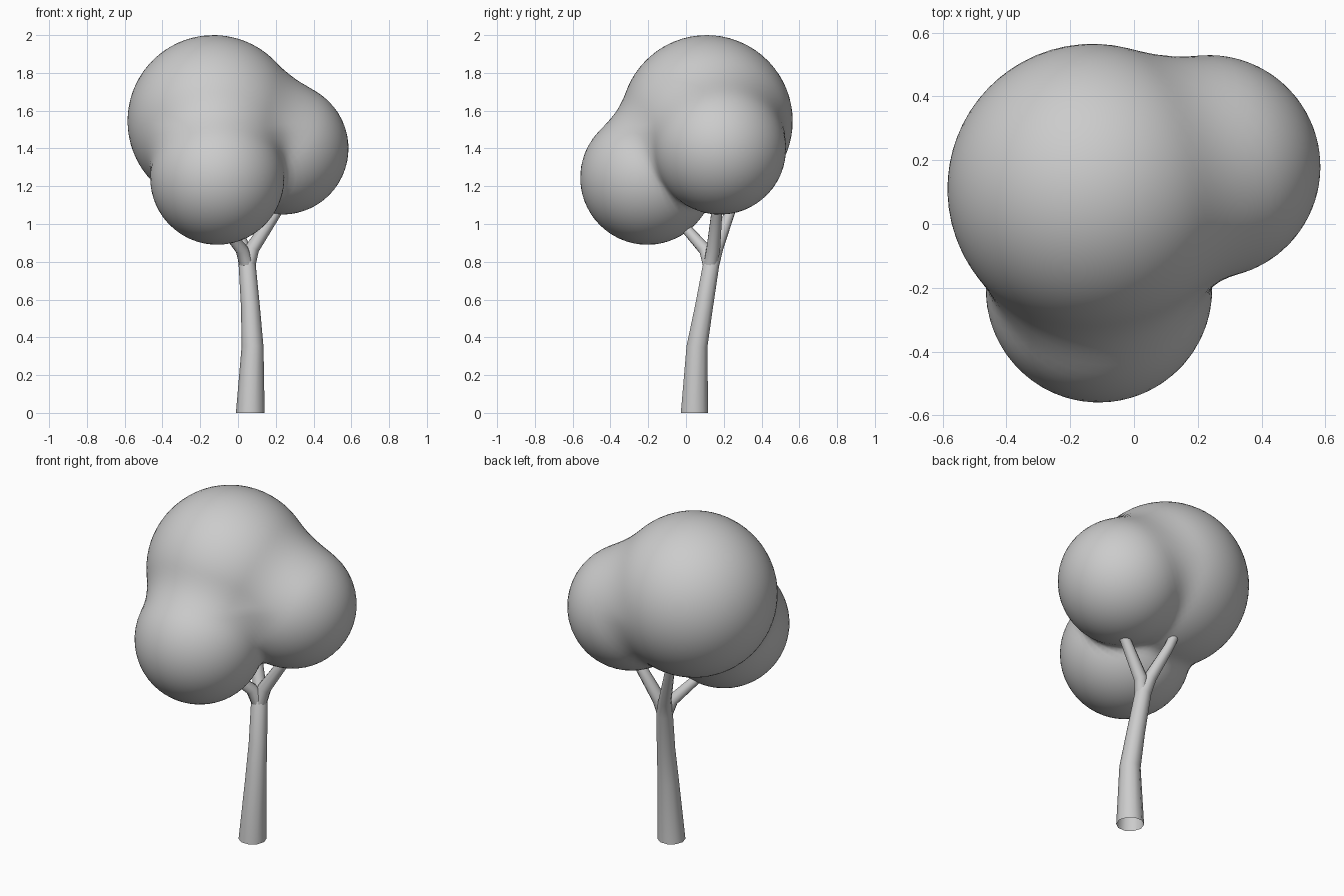
import bpy
import bmesh
from mathutils import Vector
from math import cos, sin, tau

cube = bpy.data.objects.get("Cube")
if cube:
    bpy.data.objects.remove(cube, do_unlink=True)

# One plain grey for the whole tree
grey = bpy.data.materials.new("plain grey")
grey.use_nodes = True
colour = (0.6, 0.6, 0.6, 1)
grey.diffuse_color = colour
grey.node_tree.nodes["Principled BSDF"].inputs["Base Color"].default_value = colour


def finish(name, bm):
    bmesh.ops.recalc_face_normals(bm, faces=bm.faces)
    mesh = bpy.data.meshes.new(name)
    bm.to_mesh(mesh)
    bm.free()
    mesh.materials.append(grey)
    mesh.shade_smooth()
    obj = bpy.data.objects.new(name, mesh)
    bpy.context.collection.objects.link(obj)
    return obj


def limb(name, path, sides=10):
    """Open tapered tube through (point, radius) pairs, starting on a level ring."""
    bm = bmesh.new()
    points = [Vector(p) for p, r in path]
    rings = []
    for i, (p, radius) in enumerate(path):
        along = points[min(i + 1, len(points) - 1)] - points[max(i - 1, 0)]
        if i == 0 and p[2] == 0:
            along = Vector((0, 0, 1))
        turn = Vector((0, 0, 1)).rotation_difference(along)
        rings.append([bm.verts.new(points[i] + turn @ Vector(
            (radius * cos(tau * k / sides), radius * sin(tau * k / sides), 0)))
            for k in range(sides)])
    for low, high in zip(rings, rings[1:]):
        for k in range(sides):
            n = (k + 1) % sides
            bm.faces.new((low[k], low[n], high[n], high[k]))
    return finish(name, bm)


# Trunk, running on into the back branch
limb("trunk", [((0.065, 0.045, 0), 0.076), ((0.077, 0.058, 0.35), 0.058),
               ((0.066, 0.095, 0.56), 0.05), ((0.048, 0.134, 0.79), 0.045),
               ((0.025, 0.165, 0.88), 0.036), ((-0.05, 0.235, 1.07), 0.028),
               ((-0.1, 0.27, 1.22), 0.026)])
limb("left_branch", [((0.05, 0.125, 0.76), 0.038), ((0.075, 0.145, 0.87), 0.038),
                     ((0.2, 0.163, 1.06), 0.03), ((0.26, 0.17, 1.16), 0.028)])
limb("front_branch", [((0.05, 0.13, 0.77), 0.038), ((0.02, 0.1, 0.865), 0.034),
                      ((-0.06, 0.01, 0.965), 0.028), ((-0.11, -0.06, 1.05), 0.026)])

# Foliage: three round lobes melted together
lobes = [(Vector((-0.13, 0.11, 1.545)), 0.455),
         (Vector((0.235, 0.18, 1.4)), 0.35),
         (Vector((-0.11, -0.205, 1.245)), 0.355)]
heart = Vector((-0.03, 0.0, 1.38))


def distance(p):
    """Smoothly blended distance to the lobes, softer towards the top."""
    soft = 0.04 + 0.08 * min(max((p.z - 1.2) / 0.3, 0), 1)
    result = 10
    for centre, radius in lobes:
        d = (p - centre).length - radius
        h = max(soft - abs(result - d), 0) / soft
        result = min(result, d) - h * h * soft / 4
    return result


bm = bmesh.new()
bmesh.ops.create_icosphere(bm, subdivisions=5, radius=1)
for v in bm.verts:
    ray = v.co.normalized()
    near, far = 0.0, 1.5
    for step in range(24):
        mid = (near + far) / 2
        if distance(heart + ray * mid) < 0:
            near = mid
        else:
            far = mid
    v.co = heart + ray * near
finish("foliage", bm)
